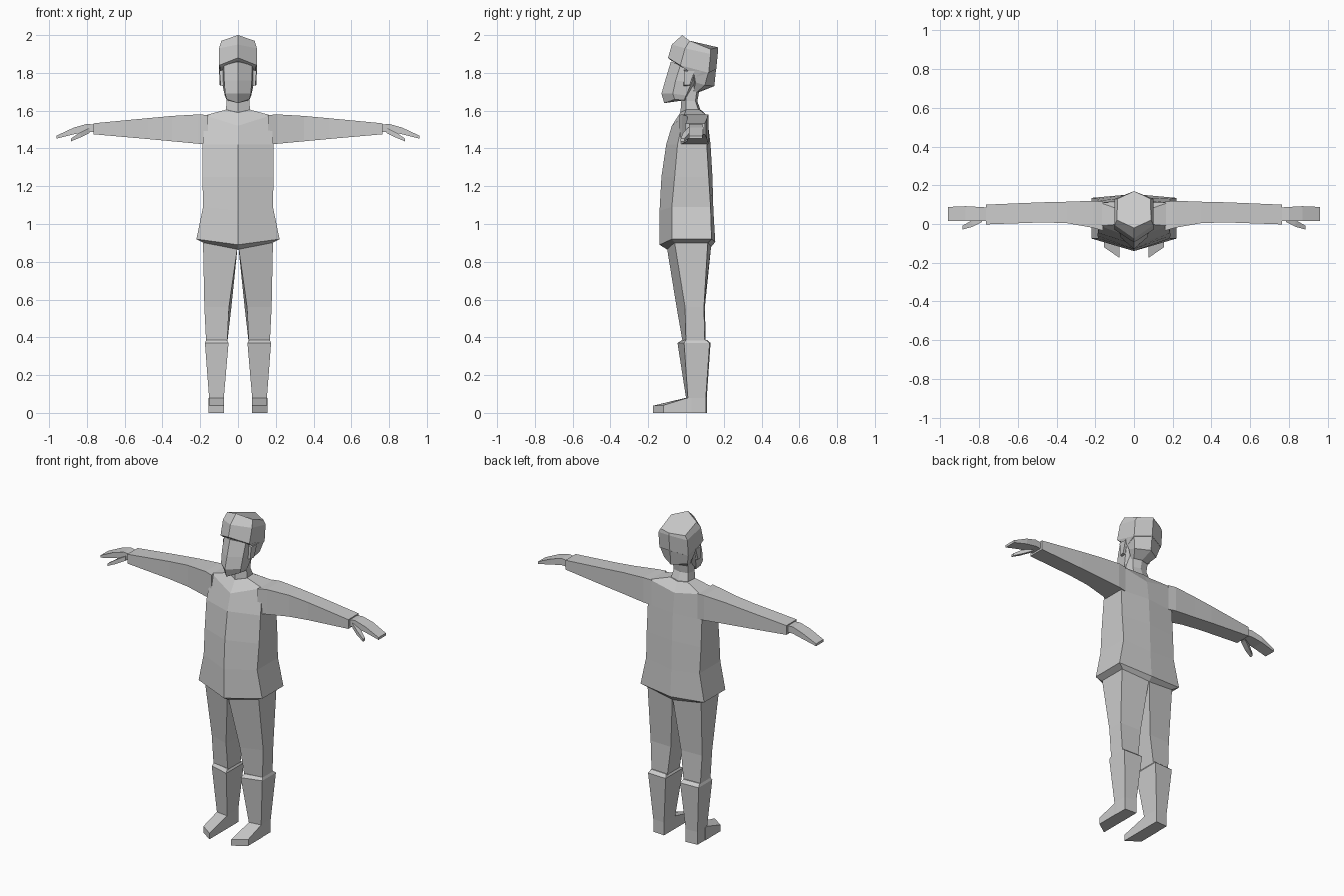
import bpy, bmesh

grey = bpy.data.materials.new("light grey")
grey.diffuse_color = (0.6, 0.6, 0.6, 1)


def loft(name, rings, mirror=False):
    """Skin a list of equal-length point rings and cap both ends."""
    bm = bmesh.new()
    loops = [[bm.verts.new(p) for p in r] for r in rings]
    n = len(loops[0])
    for a, b in zip(loops, loops[1:]):
        for i in range(n):
            j = (i + 1) % n
            bm.faces.new((a[i], a[j], b[j], b[i]))
    bm.faces.new(loops[0][::-1])
    bm.faces.new(loops[-1])
    bmesh.ops.recalc_face_normals(bm, faces=bm.faces)
    me = bpy.data.meshes.new(name)
    bm.to_mesh(me)
    bm.free()
    me.materials.append(grey)
    ob = bpy.data.objects.new(name, me)
    bpy.context.collection.objects.link(ob)
    if mirror:
        ob.modifiers.new("mirror", 'MIRROR')
    return ob


def hexring(front, side_f, side_b, back):
    """Six-point ring: front (y,z), two side corners (x,y,z), back (y,z)."""
    fx, fy, fz = side_f
    bx, by, bz = side_b
    return [(0, *front), (fx, fy, fz), (bx, by, bz), (0, *back),
            (-bx, by, bz), (-fx, fy, fz)]


def bar(x, y0, y1, z0, z1, dz=0):
    """Four-point section across an arm."""
    return [(x, y0, z0), (x, y1, z0 + dz), (x, y1, z1 + dz), (x, y0, z1)]


# Coat body with tucked hem
loft("coat", [
    hexring((-.10, .865), (.18, -.06, .90), (.18, .115, .90), (.13, .875)),
    hexring((-.14, .89), (.22, -.075, .92), (.22, .135, .92), (.155, .905)),
    hexring((-.14, 1.07), (.185, -.075, 1.09), (.185, .13, 1.09), (.145, 1.07)),
    hexring((-.13, 1.25), (.188, -.06, 1.25), (.188, .12, 1.25), (.14, 1.25)),
    hexring((-.105, 1.42), (.187, -.045, 1.42), (.187, .11, 1.42), (.13, 1.42)),
    hexring((-.075, 1.52), (.175, -.01, 1.575), (.175, .11, 1.575), (.115, 1.54)),
    hexring((-.03, 1.59), (.065, .0, 1.605), (.06, .07, 1.605), (.085, 1.60)),
])

# Neck
loft("neck", [
    hexring((-.03, 1.58), (.065, .0, 1.59), (.06, .07, 1.59), (.085, 1.58)),
    hexring((-.025, 1.65), (.06, .0, 1.65), (.05, .05, 1.65), (.06, 1.65)),
    hexring((-.02, 1.73), (.06, .0, 1.73), (.055, .06, 1.73), (.075, 1.73)),
])

# Face, jaw to brow
loft("face", [
    hexring((-.115, 1.64), (.06, -.06, 1.66), (.06, -.01, 1.655), (.0, 1.65)),
    hexring((-.13, 1.69), (.068, -.07, 1.69), (.07, .0, 1.68), (.05, 1.69)),
    hexring((-.11, 1.76), (.073, -.055, 1.76), (.085, .03, 1.75), (.08, 1.75)),
    hexring((-.08, 1.86), (.075, -.03, 1.84), (.088, .05, 1.82), (.09, 1.85)),
])

# Ears
loft("ear", [
    [(.07, -.015, 1.73), (.07, .02, 1.73), (.07, .045, 1.81), (.07, -.01, 1.82)],
    [(.092, -.01, 1.735), (.097, .02, 1.735), (.1, .045, 1.81), (.098, -.01, 1.81)],
], True)

# Hair: front cap and back of the head
loft("hair", [
    hexring((-.085, 1.87), (.092, -.02, 1.83), (.09, .06, 1.78), (.09, 1.76)),
    hexring((-.095, 1.88), (.1, -.03, 1.84), (.1, .12, 1.80), (.16, 1.82)),
    hexring((-.075, 1.95), (.1, -.005, 1.93), (.1, .13, 1.90), (.17, 1.92)),
    hexring((-.02, 2.0), (.088, .02, 1.97), (.085, .13, 1.925), (.17, 1.935)),
])
loft("back_hair", [
    hexring((.03, 1.70), (.055, .04, 1.70), (.05, .06, 1.70), (.075, 1.70)),
    hexring((.03, 1.745), (.08, .05, 1.75), (.08, .10, 1.735), (.15, 1.73)),
    hexring((.03, 1.81), (.098, .04, 1.81), (.1, .12, 1.81), (.16, 1.83)),
])

# Sleeves
loft("sleeve", [
    bar(.16, -.035, .115, 1.42, 1.577),
    bar(.21, -.02, .12, 1.425, 1.58),
    bar(.35, .005, .115, 1.438, 1.572),
    bar(.48, .008, .112, 1.45, 1.56),
    bar(.765, -.002, .10, 1.475, 1.533),
], True)

# Hands and thumbs
loft("hand", [
    bar(.75, .015, .085, 1.485, 1.525),
    bar(.80, .015, .088, 1.488, 1.53),
    bar(.87, .015, .092, 1.475, 1.51),
    bar(.962, .015, .088, 1.452, 1.467),
], True)
loft("thumb", [
    bar(.785, .01, .045, 1.482, 1.51),
    bar(.835, -.015, .02, 1.458, 1.485),
    bar(.885, -.028, -.008, 1.437, 1.452),
], True)


def leg_ring(xi, xo, yfi, yfo, ybi, ybo, z, xib=None):
    """Inner/outer corners of a leg section, front then back."""
    xb = xi if xib is None else xib
    return [(xi, yfi, z), (xo, yfo, z), (xo, ybo, z), (xb, ybi, z)]


# Trouser legs
loft("trouser_leg", [
    leg_ring(.058, .168, -.015, .0, .105, .1, .36),
    leg_ring(.048, .178, -.05, -.005, .1, .095, .56, .035),
    leg_ring(.0, .185, -.105, -.06, .135, .115, .90),
], True)

# Boots: shaft and foot
loft("boot_shaft", [
    leg_ring(.075, .153, .0, .01, .11, .105, 0),
    leg_ring(.075, .153, .0, .01, .11, .105, .08),
    leg_ring(.05, .175, -.045, -.01, .13, .125, .37),
    leg_ring(.06, .168, -.02, .0, .11, .105, .387),
], True)
loft("boot_foot", [
    [(.075, .03, 0), (.155, .03, 0), (.155, .03, .08), (.075, .03, .08)],
    [(.075, .003, 0), (.155, .003, 0), (.153, .01, .08), (.075, .0, .08)],
    [(.075, -.175, 0), (.155, -.12, 0), (.155, -.12, .04), (.075, -.175, .038)],
], True)
